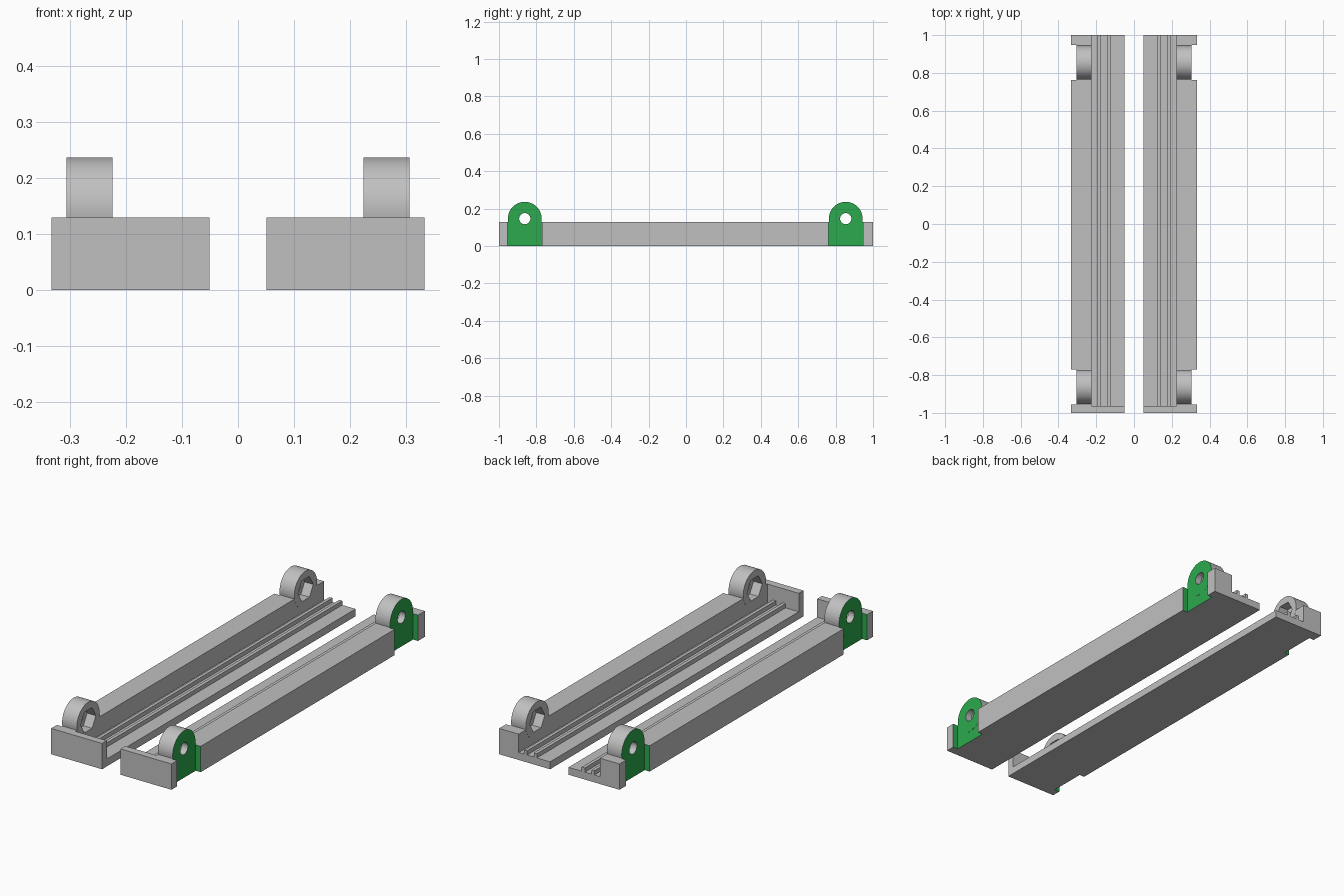
import bpy, bmesh, math
from mathutils import Matrix, Vector

if "Cube" in bpy.data.objects:
    bpy.data.objects.remove(bpy.data.objects["Cube"])

X_IN, X_WALL, X_BOSS, X_OUT = 0.051, 0.2245, 0.305, 0.3325
H, PLATE, RIDGE = 0.129, 0.037, 0.058
BOSS_Y, BOSS_Z, BOSS_R = (-0.862, 0.854), 0.146, 0.09


def material(name, rgb):
    m = bpy.data.materials.new(name)
    m.diffuse_color = (*rgb, 1)
    m.use_nodes = True
    m.node_tree.nodes["Principled BSDF"].inputs["Base Color"].default_value = m.diffuse_color
    return m


grey = material("light_grey", (0.53, 0.53, 0.53))
green = material("green", (0.025, 0.40, 0.075))


def make(name, bm):
    bmesh.ops.recalc_face_normals(bm, faces=bm.faces)
    me = bpy.data.meshes.new(name)
    bm.to_mesh(me)
    bm.free()
    ob = bpy.data.objects.new(name, me)
    bpy.context.collection.objects.link(ob)
    me.materials.append(grey)
    return ob


def box(name, x0, x1, y0, y1, z0, z1):
    bm = bmesh.new()
    bmesh.ops.create_cube(bm, size=1)
    for v in bm.verts:
        v.co = Vector(((x0 + x1) / 2 + v.co.x * (x1 - x0),
                       (y0 + y1) / 2 + v.co.y * (y1 - y0),
                       (z0 + z1) / 2 + v.co.z * (z1 - z0)))
    return make(name, bm)


def rod(name, x0, x1, y, r, sides):
    # cylinder along x at the boss height
    bm = bmesh.new()
    mat = Matrix.Translation(((x0 + x1) / 2, y, BOSS_Z)) @ Matrix.Rotation(math.pi / 2, 4, 'Y')
    bmesh.ops.create_cone(bm, cap_ends=True, segments=sides, radius1=r, radius2=r,
                          depth=x1 - x0, matrix=mat)
    return make(name, bm)


def combine(ob, tool, op):
    # apply a boolean and remove the tool
    mod = ob.modifiers.new("cut", 'BOOLEAN')
    mod.operation, mod.solver, mod.object = op, 'EXACT', tool
    me = bpy.data.meshes.new_from_object(ob.evaluated_get(bpy.context.evaluated_depsgraph_get()))
    ob.modifiers.clear()
    ob.data = me
    bpy.data.objects.remove(tool)


# rail: plate, two guide ridges and outer wall as one extruded section
section = [(X_IN, 0), (X_OUT, 0), (X_OUT, H), (X_WALL, H), (X_WALL, PLATE)]
for a, b in ((0.178, 0.194), (0.124, 0.141)):
    section += [(b, PLATE), (b, RIDGE), (a, RIDGE), (a, PLATE)]
section += [(X_IN, PLATE)]
bm = bmesh.new()
face = bm.faces.new([bm.verts.new((x, -1, z)) for x, z in section])
ext = bmesh.ops.extrude_face_region(bm, geom=[face])
bmesh.ops.translate(bm, vec=(0, 2, 0),
                    verts=[g for g in ext["geom"] if isinstance(g, bmesh.types.BMVert)])
rail = make("rail", bm)

# closed front end
combine(rail, box("end_wall", X_IN, X_OUT, -1, -0.963, 0, H), 'UNION')

# mounting bosses in side notches, with bolt hole and hexagonal nut pocket
for y in BOSS_Y:
    combine(rail, box("notch", X_BOSS, 0.4, y - 0.0925, y + 0.0925, -0.1, 0.3), 'DIFFERENCE')
    combine(rail, rod("boss", X_WALL - 0.0005, X_BOSS + 0.0005, y, BOSS_R, 64), 'UNION')
    combine(rail, rod("bolt_hole", 0.2, 0.4, y, 0.03, 32), 'DIFFERENCE')
    combine(rail, rod("nut_pocket", 0.15, 0.272, y, 0.06, 6), 'DIFFERENCE')

# green on the outer boss faces and the notch side walls
me = rail.data
me.materials.clear()
me.materials.append(grey)
me.materials.append(green)
for p in me.polygons:
    c, n = p.center, p.normal
    outer = n.x > 0.9 and 0.30 < c.x < 0.31
    side = abs(n.y) > 0.9 and c.x > 0.306 and abs(c.y) < 0.97
    p.material_index = 1 if outer or side else 0

bpy.context.view_layer.objects.active = rail
rail.select_set(True)
bpy.ops.object.shade_smooth_by_angle(angle=math.radians(30))

# matching rail on the other side
mirror = rail.modifiers.new("mirror", 'MIRROR')
mirror.use_mirror_merge = False
rail.name = "rail_pair"
